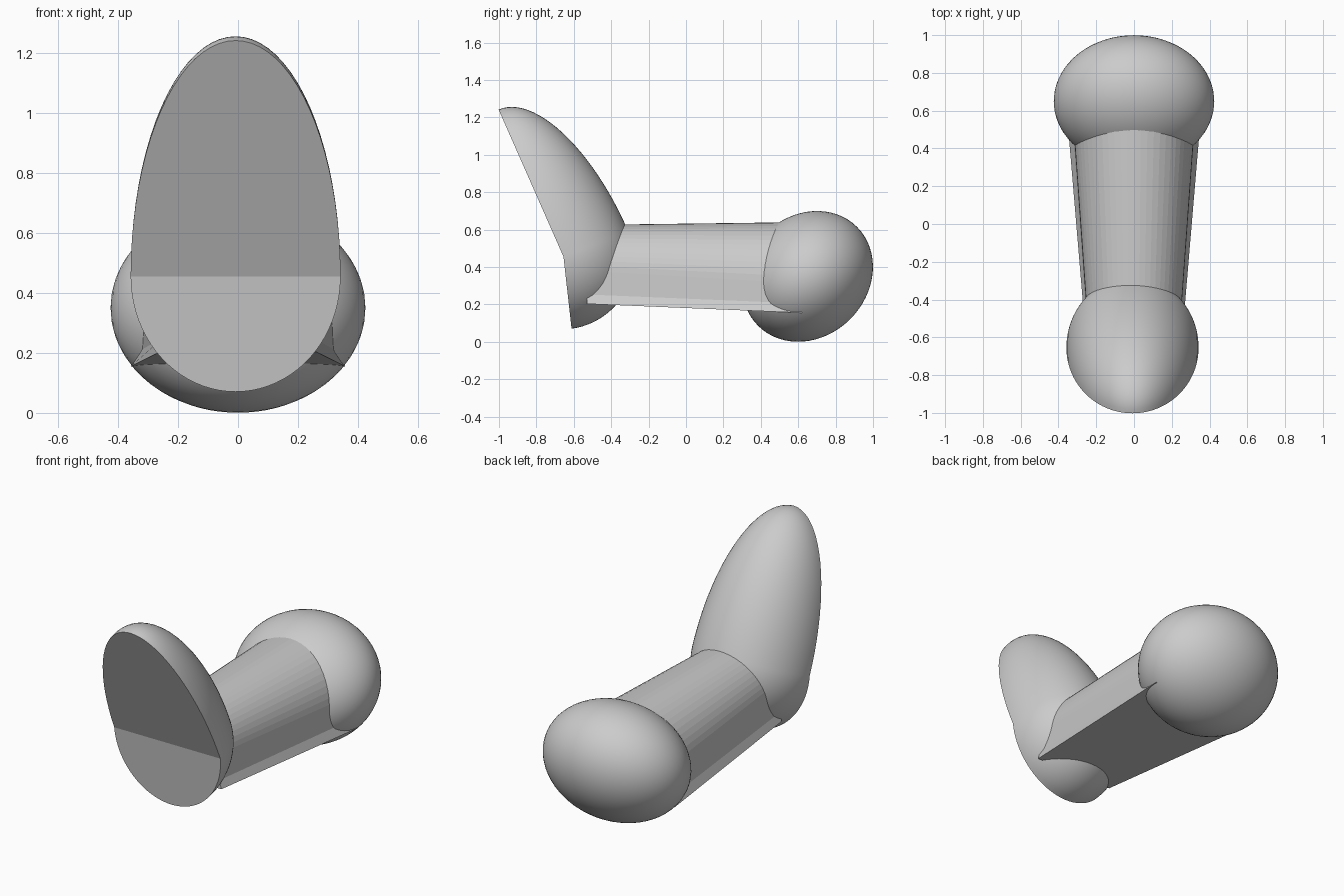
import bpy
import bmesh
from math import cos, sin, pi, radians
from mathutils import Vector

cube = bpy.data.objects.get("Cube")
if cube:
    bpy.data.objects.remove(cube, do_unlink=True)


def finish(name, bm, smooth):
    bmesh.ops.recalc_face_normals(bm, faces=bm.faces)
    mesh = bpy.data.meshes.new(name)
    bm.to_mesh(mesh)
    bm.free()
    obj = bpy.data.objects.new(name, mesh)
    bpy.context.collection.objects.link(obj)
    bpy.ops.object.select_all(action='DESELECT')
    obj.select_set(True)
    bpy.context.view_layer.objects.active = obj
    if smooth:
        bpy.ops.object.shade_smooth_by_angle(angle=radians(30))
    return obj


# Rounded rear end: tilted ellipsoid
def build_rear_ball():
    bm = bmesh.new()
    bmesh.ops.create_uvsphere(bm, u_segments=64, v_segments=32, radius=1)
    ball = finish("rear_ball", bm, True)
    ball.scale = (0.425, 0.374, 0.323)
    ball.rotation_euler.x = radians(45)
    ball.location = (0, 0.65, 0.35)


# Tapered arch body with a flat underside and flared lower edges
def arch_section(bm, y, radius, top, bottom, foot, steps=28):
    points = [(foot, bottom), (radius + 0.003, bottom + 0.05)]
    for i in range(steps + 1):
        a = pi * i / steps
        points.append((radius * cos(a), top - radius + radius * sin(a)))
    points += [(-radius - 0.003, bottom + 0.05), (-foot, bottom)]
    return [bm.verts.new((x, y, z)) for x, z in points]


def build_body():
    bm = bmesh.new()
    front = arch_section(bm, -0.53, 0.245, 0.625, 0.203, 0.261)
    back = arch_section(bm, 0.62, 0.328, 0.64, 0.155, 0.358)
    count = len(front)
    for i in range(count):
        j = (i + 1) % count
        bm.faces.new((front[i], front[j], back[j], back[i]))
    bm.faces.new(front)
    bm.faces.new(back)
    finish("arched_body", bm, False)


# Front shell: round below, long half ellipse above, two flat front faces
def build_shell():
    bm = bmesh.new()
    centre = Vector((-0.008, -0.655, 0.455))
    half_width, depth, drop, length = 0.35, 0.372, 0.387, 0.86
    lean, tuck = radians(23.8), radians(6.4)
    rows, cols = 24, 40

    outline = []
    for i in range(rows):
        t = i / rows
        a = -pi / 2 + tuck + t * (pi / 2 - tuck + lean)
        r = drop + (depth - drop) * t
        outline.append(Vector((0, r * cos(a), r * sin(a))))
    out = Vector((0, cos(lean), sin(lean)))
    up = Vector((0, -sin(lean), cos(lean)))
    for i in range(rows + 1):
        a = pi / 2 * i / rows
        outline.append(out * depth * cos(a) + up * length * sin(a))

    side = Vector((half_width, 0, 0))
    left = bm.verts.new(centre + side)
    right = bm.verts.new(centre - side)
    arcs = []
    for p in outline:
        arc = [left]
        for k in range(1, cols):
            a = pi * k / cols
            arc.append(bm.verts.new(centre + side * cos(a) + p * sin(a)))
        arcs.append(arc + [right])
    for a, b in zip(arcs, arcs[1:]):
        bm.faces.new((a[0], a[1], b[1]))
        for k in range(1, cols - 1):
            bm.faces.new((a[k], a[k + 1], b[k + 1], b[k]))
        bm.faces.new((a[cols - 1], right, b[cols - 1]))
    bm.faces.new(arcs[0])
    bm.faces.new(arcs[-1])
    shell = finish("front_shell", bm, True)
    # Keep the front crease crisp
    for poly in shell.data.polygons:
        if len(poly.vertices) > 4:
            poly.use_smooth = False


build_rear_ball()
build_body()
build_shell()
